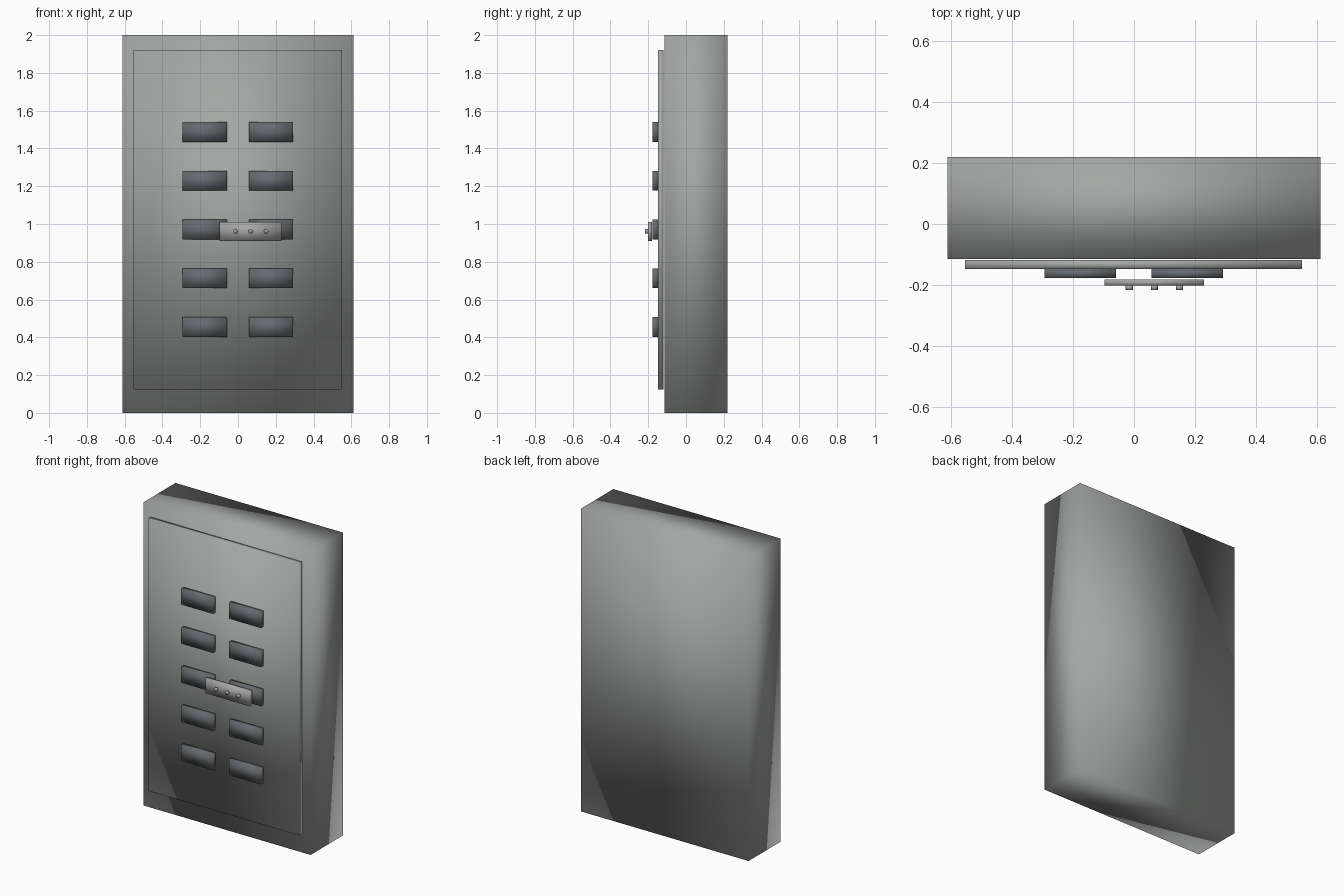
import bpy
import math

default = bpy.data.objects.get("Cube")
if default:
    bpy.data.objects.remove(default, do_unlink=True)


def material(name, colour):
    mat = bpy.data.materials.new(name)
    mat.use_nodes = True
    mat.diffuse_color = (*colour, 1)
    mat.node_tree.nodes["Principled BSDF"].inputs["Base Color"].default_value = (*colour, 1)
    return mat


grey = material("cabinet grey", (0.37, 0.39, 0.375))
dark = material("dark slate", (0.13, 0.145, 0.16))
steel = material("latch steel", (0.38, 0.385, 0.38))


def finish(obj, name, mat):
    obj.name = name
    obj.data.materials.append(mat)
    # soft shading runs across every edge
    bpy.ops.object.shade_smooth()
    return obj


def box(name, x, y, z, mat):
    """Box from (low, high) extents on each axis."""
    spans = (x, y, z)
    bpy.ops.mesh.primitive_cube_add(size=1, location=[(a + b) / 2 for a, b in spans])
    obj = bpy.context.object
    obj.scale = [b - a for a, b in spans]
    bpy.ops.object.transform_apply(location=False, rotation=False, scale=True)
    return finish(obj, name, mat)


# Cabinet and its door
box("cabinet_body", (-0.611, 0.611), (-0.115, 0.22), (0, 2), grey)
box("door_panel", (-0.553, 0.55), (-0.148, -0.118), (0.125, 1.92), grey)

# Two columns of five raised blocks
for row in range(5):
    z = 0.455 + row * 0.258
    for side, x in (("right", -0.293), ("left", 0.057)):
        box(f"{side}_block_{row + 1}", (x, x + 0.234), (-0.177, -0.147),
            (z - 0.052, z + 0.052), dark)

# Latch plate with three rivets
box("latch_plate", (-0.097, 0.229), (-0.202, -0.181), (0.911, 1.01), steel)
for i in range(3):
    bpy.ops.mesh.primitive_cylinder_add(
        vertices=16, radius=0.012, depth=0.016,
        location=(-0.015 + i * 0.082, -0.208, 0.961), rotation=(math.pi / 2, 0, 0))
    finish(bpy.context.object, f"latch_rivet_{i + 1}", steel)
